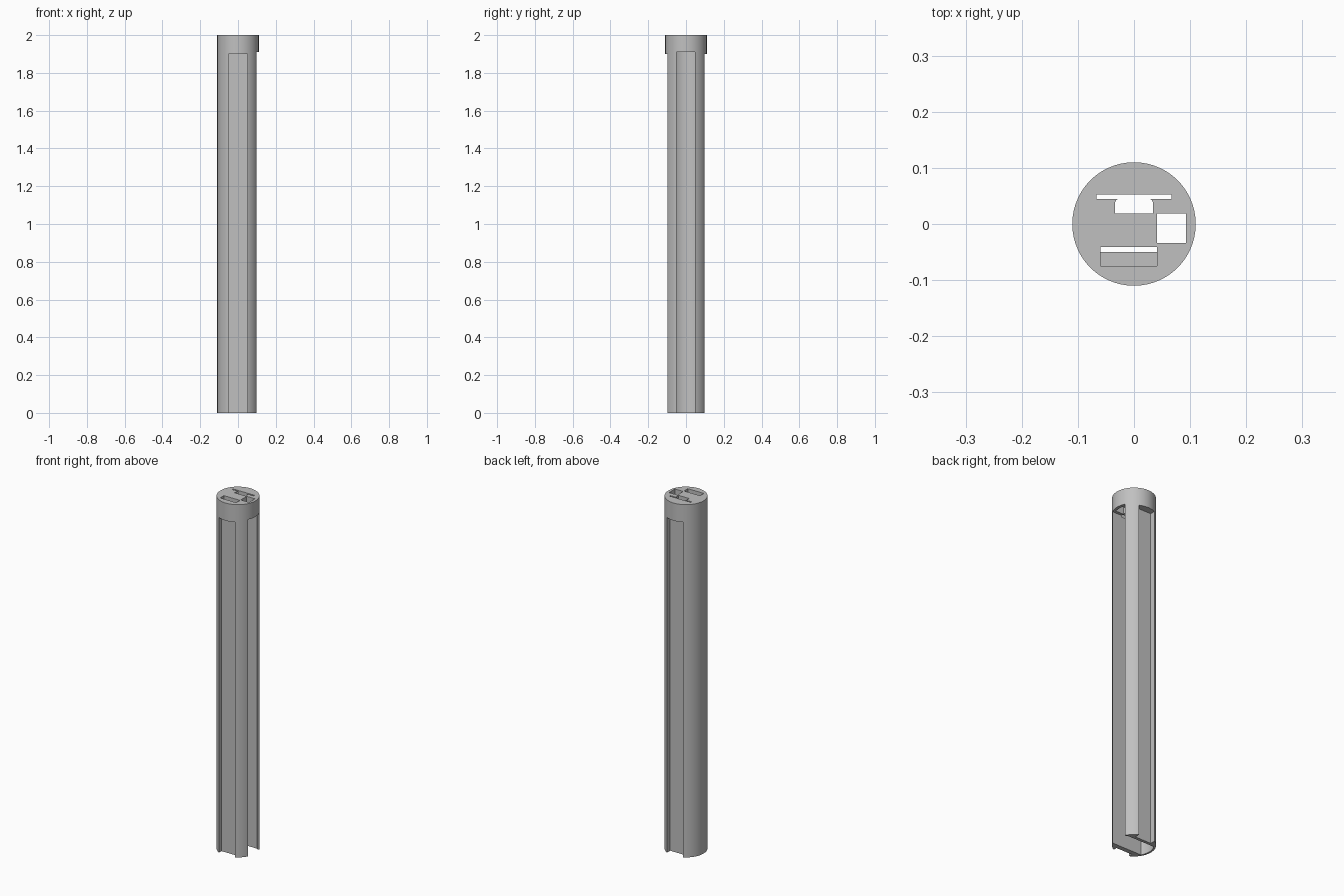
import bpy, bmesh
from math import sin, cos, tau, pi

if "Cube" in bpy.data.objects:
    bpy.data.objects.remove(bpy.data.objects["Cube"])

OUTER, INNER = 0.11, 0.1
SIDES = 96

grey = bpy.data.materials.new("plain grey")
grey.use_nodes = True
grey.diffuse_color = (0.53, 0.53, 0.53, 1)
grey.node_tree.nodes["Principled BSDF"].inputs["Base Color"].default_value = grey.diffuse_color


def prism(name, outline, z0, z1):
    """Extrude a counter-clockwise outline from z0 to z1."""
    bm = bmesh.new()
    base = bm.faces.new([bm.verts.new((x, y, z0)) for x, y in outline])
    top = bmesh.ops.extrude_face_region(bm, geom=[base])["geom"]
    for v in top:
        if isinstance(v, bmesh.types.BMVert):
            v.co.z = z1
    bmesh.ops.recalc_face_normals(bm, faces=bm.faces)
    mesh = bpy.data.meshes.new(name)
    bm.to_mesh(mesh)
    bm.free()
    mesh.materials.append(grey)
    obj = bpy.data.objects.new(name, mesh)
    bpy.context.collection.objects.link(obj)
    return obj


def rect(x0, x1, y0, y1):
    return [(x0, y0), (x1, y0), (x1, y1), (x0, y1)]


def ring(radius):
    return [(radius * cos(i * tau / SIDES), radius * sin(i * tau / SIDES)) for i in range(SIDES)]


# Round post with its full-width cap end
post = prism("post", ring(OUTER), 0, 2)

# Hollow core, flattened at the front and back panels
core = [(x, min(max(y, -0.05), 0.053)) for x, y in ring(INNER)]

# Keyhole opening: a block with rounded shoulders below a thin slit
shoulder = [(0.024 + 0.01 * cos(a * pi / 10), 0.036 + 0.01 * sin(a * pi / 10)) for a in range(6)]
block = [(-0.034, 0.019), (0.034, 0.019)] + shoulder + [(-x, y) for x, y in reversed(shoulder)]

cuts = [
    ("core_cut", core, -0.1, 1.91),
    ("front_recess_cut", rect(-0.05, 0.05, -0.2, -0.076), -0.1, 1.9),
    ("back_recess_cut", rect(-0.05, 0.05, 0.07, 0.2), -0.1, 1.9),
    ("side_slot_cut", rect(0.03, 0.2, -0.0495, 0.0475), -0.1, 1.91),
    ("square_hole_cut", rect(0.041, 0.093, -0.034, 0.019), 1.902, 2.1),
    ("front_hole_cut", rect(-0.06, 0.041, -0.075, -0.041), 1.902, 2.1),
    ("block_hole_cut", block, 1.902, 2.1),
    ("slit_hole_cut", rect(-0.067, 0.067, 0.0445, 0.0525), 1.902, 2.1),
]

# Carve every opening, then discard the cutters
bpy.context.view_layer.objects.active = post
for name, outline, z0, z1 in cuts:
    cutter = prism(name, outline, z0, z1)
    cutter.hide_render = True
    mod = post.modifiers.new(name, "BOOLEAN")
    mod.operation, mod.solver, mod.object = "DIFFERENCE", "EXACT", cutter
    bpy.ops.object.modifier_apply(modifier=name)
    bpy.data.objects.remove(cutter)

# Smooth round walls, sharp edges
bpy.ops.object.select_all(action="DESELECT")
post.select_set(True)
bpy.ops.object.shade_smooth_by_angle(angle=pi / 9)
